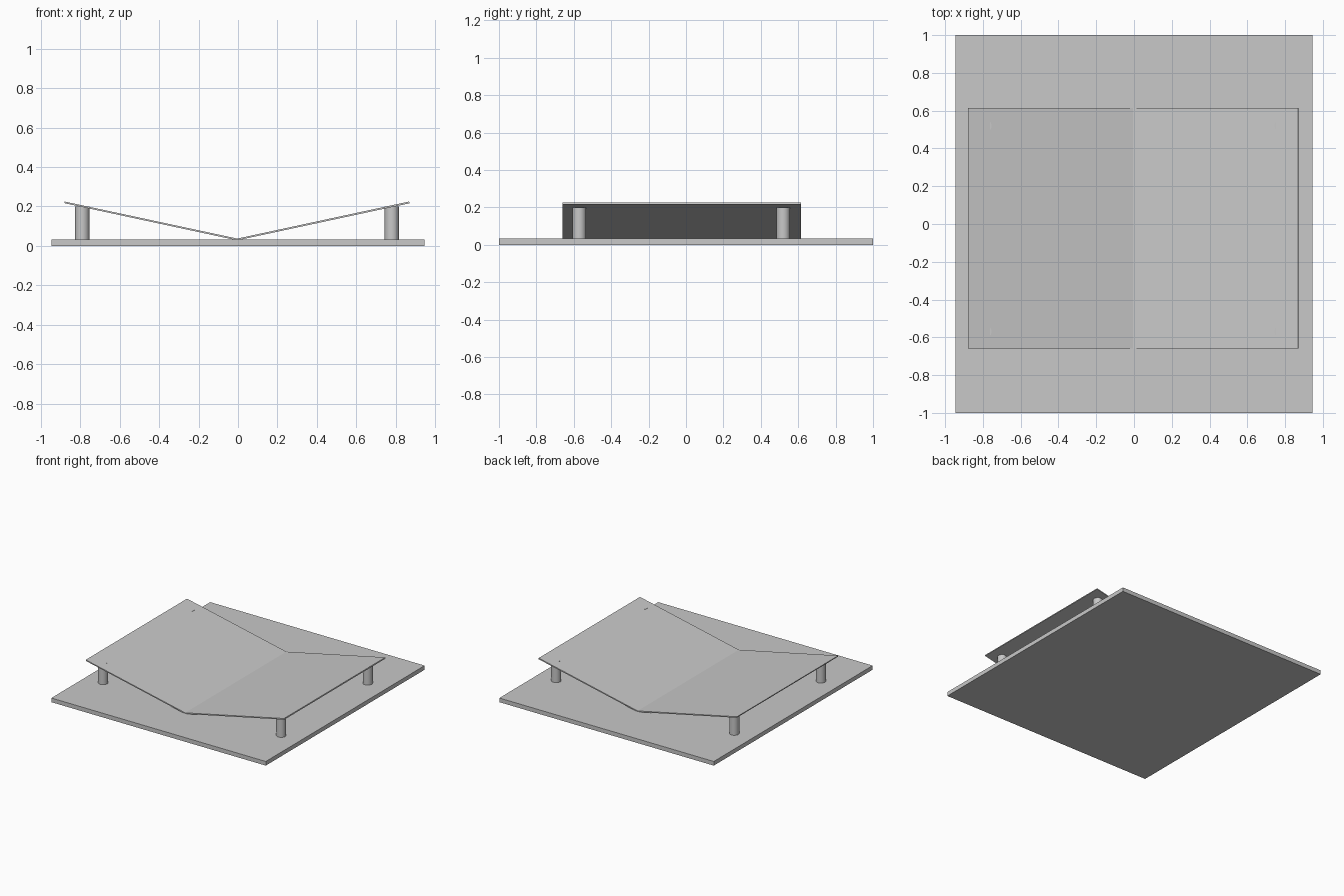
import bpy
import bmesh
import math
from mathutils import Vector

cube = bpy.data.objects.get("Cube")
if cube:
    bpy.data.objects.remove(cube, do_unlink=True)

grey = bpy.data.materials.new("light grey")
grey.use_nodes = True
grey.diffuse_color = (0.58, 0.58, 0.58, 1)
grey.node_tree.nodes["Principled BSDF"].inputs["Base Color"].default_value = grey.diffuse_color

SLAB_TOP = 0.033


def prism(name, profile, y0, y1):
    """Extrude an xz outline along y."""
    bm = bmesh.new()
    face = bm.faces.new([bm.verts.new((x, y0, z)) for x, z in profile])
    extruded = bmesh.ops.extrude_face_region(bm, geom=[face])["geom"]
    verts = [v for v in extruded if isinstance(v, bmesh.types.BMVert)]
    bmesh.ops.translate(bm, verts=verts, vec=Vector((0, y1 - y0, 0)))
    bmesh.ops.recalc_face_normals(bm, faces=bm.faces)
    mesh = bpy.data.meshes.new(name)
    bm.to_mesh(mesh)
    bm.free()
    mesh.materials.append(grey)
    obj = bpy.data.objects.new(name, mesh)
    bpy.context.collection.objects.link(obj)
    return obj


# Ground slab
prism("base_slab", [(-0.945, 0), (0.945, 0), (0.945, SLAB_TOP), (-0.945, SLAB_TOP)], -1, 1)

# Thin V-shaped roof with edges cut square to its slope
roof = [(-0.004, 0.028), (0.87, 0.216), (0.868, 0.225),
        (-0.004, 0.037), (-0.88, 0.225), (-0.878, 0.216)]
prism("butterfly_roof", roof, -0.66, 0.615)

# Four round columns under the roof corners
for side, x in (("right", -0.79), ("left", 0.78)):
    for end, y in (("front", -0.57), ("back", 0.52)):
        bottom, top = 0.02, 0.2
        bpy.ops.mesh.primitive_cylinder_add(
            vertices=32, radius=0.036, depth=top - bottom,
            location=(x, y, (top + bottom) / 2))
        column = bpy.context.object
        column.name = f"{end}_{side}_column"
        column.data.materials.append(grey)
        bpy.ops.object.shade_smooth_by_angle(angle=math.radians(35))
